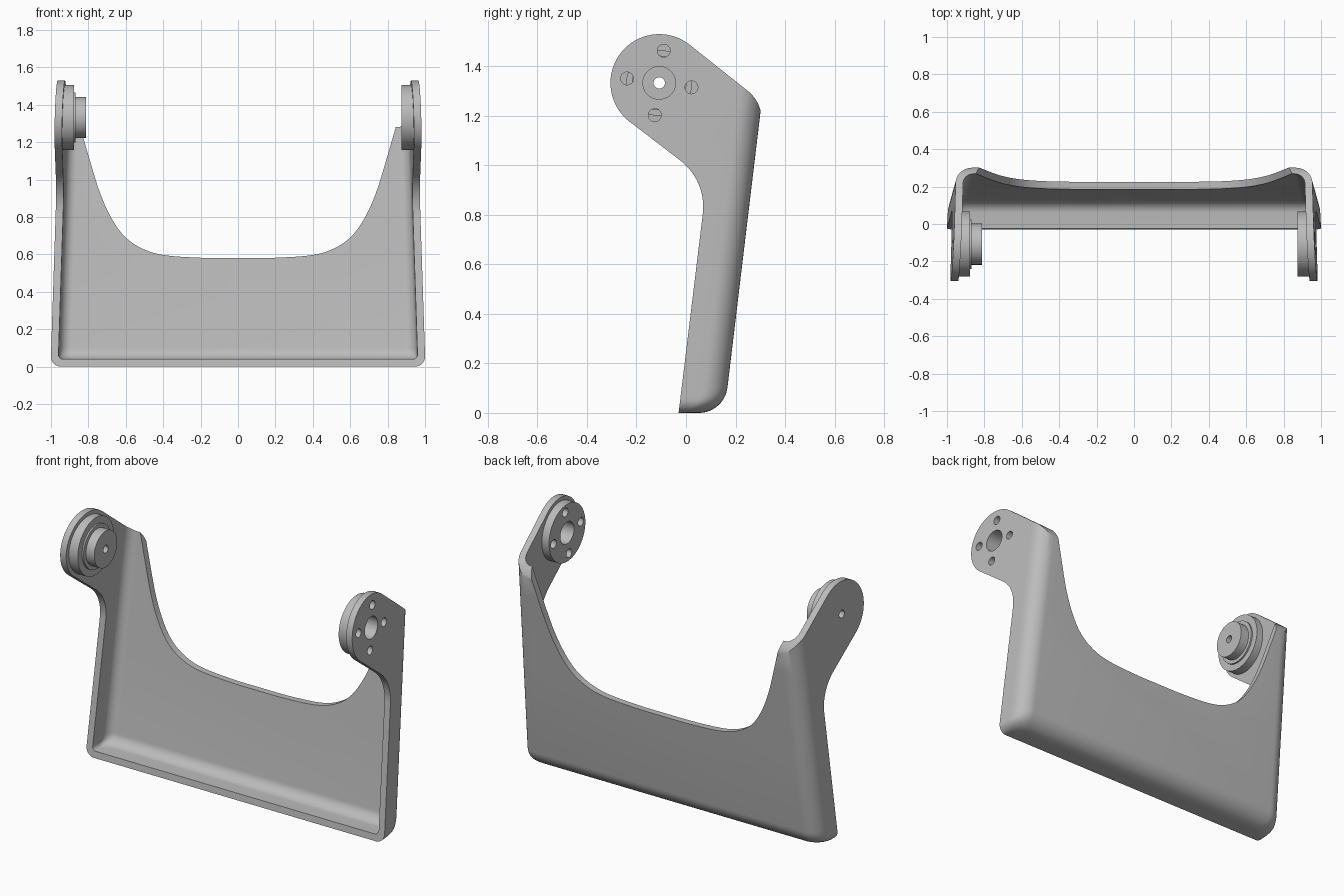
import bpy, bmesh, math
from mathutils import Vector

if "Cube" in bpy.data.objects:
    bpy.data.objects.remove(bpy.data.objects["Cube"])

grey = bpy.data.materials.new("plain grey")
grey.diffuse_color = (0.5, 0.5, 0.5, 1)
grey.use_nodes = True
grey.node_tree.nodes["Principled BSDF"].inputs["Base Color"].default_value = grey.diffuse_color

WALL = 0.04
HUB_Y, HUB_Z = -0.108, 1.332


def finish(name, bm):
    bmesh.ops.recalc_face_normals(bm, faces=bm.faces)
    mesh = bpy.data.meshes.new(name)
    bm.to_mesh(mesh)
    bm.free()
    mesh.materials.append(grey)
    ob = bpy.data.objects.new(name, mesh)
    bpy.context.collection.objects.link(ob)
    return ob


def loft(name, rings):
    """Skin closed rings of equal length and cap both ends."""
    bm = bmesh.new()
    rows = [[bm.verts.new(p) for p in ring] for ring in rings]
    n = len(rows[0])
    for a, b in zip(rows, rows[1:]):
        for i in range(n):
            j = (i + 1) % n
            bm.faces.new((a[i], a[j], b[j], b[i]))
    bm.faces.new(rows[0])
    bm.faces.new(rows[-1])
    return finish(name, bm)


def cylinder(name, x0, x1, r, y=HUB_Y, z=HUB_Z, n=64):
    ring = [(r * math.cos(2 * math.pi * i / n) + y, r * math.sin(2 * math.pi * i / n) + z)
            for i in range(n)]
    return loft(name, [[(x, a, b) for a, b in ring] for x in (x0, x1)])


def boolean(ob, cutter, mode='DIFFERENCE'):
    mod = ob.modifiers.new("cut", 'BOOLEAN')
    mod.operation, mod.solver, mod.object = mode, 'EXACT', cutter
    bpy.context.view_layer.objects.active = ob
    bpy.ops.object.modifier_apply(modifier=mod.name)
    bpy.data.objects.remove(cutter)


def fillet(a, p, b, r, n=10):
    """Round the corner p between points a and b."""
    a, p, b = Vector(a), Vector(p), Vector(b)
    u, v = (a - p).normalized(), (b - p).normalized()
    half = u.angle(v) / 2
    c = p + (u + v).normalized() * (r / math.sin(half))
    s, e = p + u * (r / math.tan(half)) - c, p + v * (r / math.tan(half)) - c
    full = s.angle(e)
    return [tuple(c + (s * math.sin(full * (1 - t / n)) + e * math.sin(full * t / n)) / math.sin(full))
            for t in range(n + 1)]


def drop(r, h):
    """Inset of a bottom round of radius r at height h."""
    return r - math.sqrt(max(0, r * r - (r - h) ** 2)) if h < r else 0


def section(z, off):
    """Horizontal slice of the drafted tray, moved inwards by off."""
    h = z - off
    back = 0.155 + 0.12 * z - off - drop(0.1 - off, h)
    side_in = off + drop(0.055 - off * 0.75, h)
    r = 0.1 - off
    y0 = -0.5 - off

    def width(y):
        return 1.002 - 0.027 * z - 0.05 * (y + 0.03) - side_in
    yc = back - r
    half = [(width(y0), y0)]
    for i in range(11):
        t = math.pi / 2 * i / 10
        half.append((width(yc) - r + r * math.cos(t), yc + r * math.sin(t)))
    pts = half + [(-x, y) for x, y in reversed(half)]
    return [(x, y, z) for x, y in pts]


def tray(name, off):
    r = 0.1 - off
    heights = [off + r * (1 - math.cos(math.pi / 2 * i / 10)) for i in range(11)]
    return loft(name, [section(z, off) for z in heights + [0.6, 1.1, 1.7 + off]])


# Bracket: hollow drafted tray with an open front
body = tray("bracket_shell", 0)
boolean(body, tray("cavity", WALL))

# Side outline: slanted leg with a round ear reaching forwards
R = 0.197
arc = [(HUB_Y + R * math.cos(math.radians(t)), HUB_Z + R * math.sin(math.radians(t)))
       for t in [52 + 181 * i / 40 for i in range(41)]]
low_front, elbow = (-0.042, -0.1), (0.084, 0.937)
crest, low_back = (0.306, 1.255), (0.306, -0.1)
outline = (arc + fillet(arc[-1], elbow, low_front, 0.235) + [low_front, low_back]
           + fillet(low_back, crest, arc[0], 0.15))
boolean(body, loft("side_outline", [[(x, y, z) for y, z in outline] for x in (-1.2, 1.2)]), 'INTERSECT')

# Deep scoop in the top of the back panel
key = [(-0.2, 0.582), (0, 0.58), (0.2, 0.582), (0.4, 0.597), (0.52, 0.635), (0.61, 0.70),
       (0.68, 0.80), (0.74, 0.935), (0.80, 1.13), (0.842, 1.275), (0.86, 1.34)]
curve = []
for p0, p1, p2, p3 in zip(key, key[1:], key[2:], key[3:]):
    for i in range(6):
        t = i / 6
        curve.append(tuple(0.5 * (2 * b + (c - a) * t + (2 * a - 5 * b + 4 * c - d) * t * t
                                  + (3 * b - a - 3 * c + d) * t ** 3)
                           for a, b, c, d in zip(p0, p1, p2, p3)))
curve += [key[-2], (0.845, 1.8)]
scoop = [(-x, z) for x, z in reversed(curve[1:])] + curve
boolean(body, loft("scoop", [[(x, y, z) for x, z in scoop] for y in (0.0, 0.6)]))

# Hub discs: plain pad on the right, stepped pivot on the left
right_pad = cylinder("right_pad", 0.873, 0.94, 0.174)
left_parts = [cylinder("left_pad", -0.94, -0.878, 0.174),
              cylinder("left_step", -0.885, -0.868, 0.133),
              cylinder("left_pivot", -0.875, -0.812, 0.11)]

# Bored holes: one large and four small on the right, one pin hole on the left
for ob in (body, right_pad):
    boolean(ob, cylinder("bore", 0.8, 1.1, 0.066, n=40))
    for dy, dz in ((0.018, 0.13), (-0.13, 0.018), (-0.018, -0.13), (0.13, -0.018)):
        boolean(ob, cylinder("screw_hole", 0.8, 1.1, 0.026, HUB_Y + dy, HUB_Z + dz, 24))
for ob in [body] + left_parts:
    boolean(ob, cylinder("pin_hole", -1.1, -0.7, 0.023, n=24))

# Smooth rounds, keep crisp edges
for ob in [body, right_pad] + left_parts:
    bpy.ops.object.select_all(action='DESELECT')
    ob.select_set(True)
    bpy.context.view_layer.objects.active = ob
    bpy.ops.object.shade_smooth_by_angle(angle=math.radians(30))
